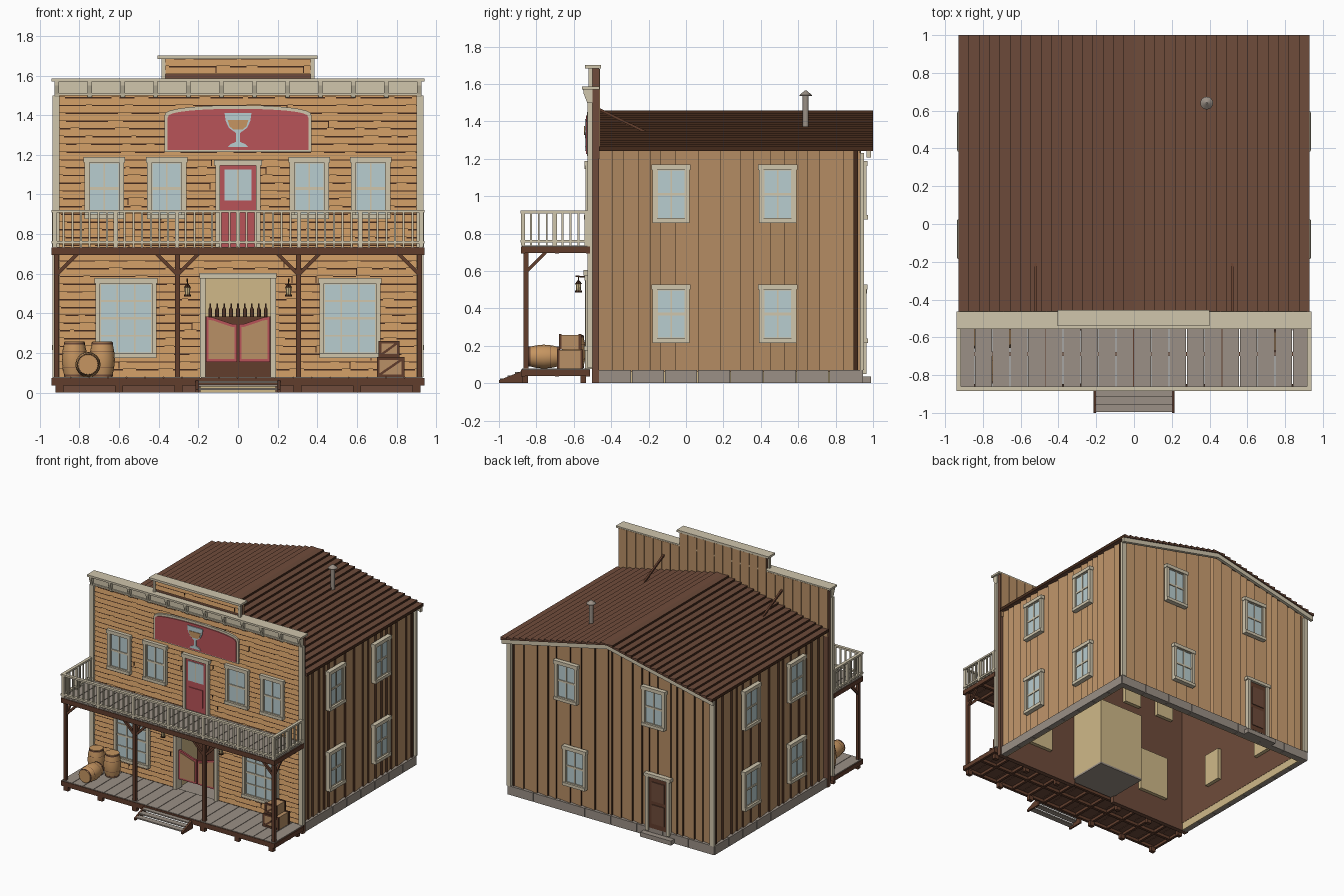
import bpy, bmesh, math, random
from mathutils import Matrix, Vector

random.seed(4)
if "Cube" in bpy.data.objects:
    bpy.data.objects.remove(bpy.data.objects["Cube"])

PALETTE = {"tan siding": (.72, .56, .40), "front plank": (.77, .58, .38), "roof brown": (.43, .30, .24),
           "dark gap": (.27, .18, .13), "cream trim": (.81, .77, .67), "weathered grey": (.60, .56, .52),
           "window glass": (.72, .80, .81), "saloon red": (.72, .33, .35), "parchment": (.81, .72, .53),
           "post brown": (.38, .25, .19)}
MATS = {}
for label, rgb in PALETTE.items():
    m = bpy.data.materials.new(label)
    m.use_nodes = True
    colour = [c ** 2.2 for c in rgb] + [1]
    m.diffuse_color = colour
    m.node_tree.nodes["Principled BSDF"].inputs["Base Color"].default_value = colour
    MATS[label] = m
TAN, PLANK, ROOF, DARK, CREAM, GREY, GLASS, RED, PARCH, POST = PALETTE


class Part:
    """One named object gathered from simple solids."""

    def __init__(self, name, turn=0):
        self.name, self.bm, self.used = name, bmesh.new(), []
        self.turn = Matrix.Rotation(math.radians(turn), 3, "Z")

    def slot(self, mat):
        if mat not in self.used:
            self.used.append(mat)
        return self.used.index(mat)

    def loft(self, rings, mat, sides=None):
        n = len(rings[0])
        rows = [[self.bm.verts.new(self.turn @ Vector(p)) for p in r] for r in rings]
        for end in (rows[0], rows[-1]):
            self.bm.faces.new(end).material_index = self.slot(mat)
        for a, b in zip(rows, rows[1:]):
            for i in range(n):
                j = (i + 1) % n
                f = self.bm.faces.new((a[i], a[j], b[j], b[i]))
                f.material_index = self.slot(sides[i] if sides else mat)

    def box(self, x0, x1, y0, y1, z0, z1, mat):
        self.loft([[(x0, y0, z), (x1, y0, z), (x1, y1, z), (x0, y1, z)] for z in (z0, z1)], mat)

    def prism(self, axis, pts, lo, hi, mat, sides=None):
        put = {"x": lambda a, b, t: (t, a, b), "y": lambda a, b, t: (a, t, b)}[axis]
        self.loft([[put(a, b, t) for a, b in pts] for t in (lo, hi)], mat, sides)

    def beam(self, p, q, w, mat):
        p, q = Vector(p), Vector(q)
        rot = (q - p).to_track_quat("Z", "Y")
        h = w / 2
        off = [rot @ Vector(c) for c in ((-h, -h, 0), (h, -h, 0), (h, h, 0), (-h, h, 0))]
        self.loft([[e + o for o in off] for e in (p, q)], mat)

    def lathe(self, profile, at, mat, lying=False, n=16):
        rings = []
        for r, t in profile:
            ring = [(r * math.cos(k * math.tau / n), r * math.sin(k * math.tau / n), t) for k in range(n)]
            rings.append([Vector((a, c, b) if lying else (a, b, c)) + Vector(at) for a, b, c in ring])
        self.loft(rings, mat)

    def done(self, smooth=False):
        bmesh.ops.recalc_face_normals(self.bm, faces=self.bm.faces)
        mesh = bpy.data.meshes.new(self.name)
        self.bm.to_mesh(mesh)
        self.bm.free()
        for label in self.used:
            mesh.materials.append(MATS[label])
        ob = bpy.data.objects.new(self.name, mesh)
        bpy.context.collection.objects.link(ob)
        if smooth:
            bpy.context.view_layer.objects.active = ob
            ob.select_set(True)
            bpy.ops.object.shade_smooth_by_angle(angle=.6)
            ob.select_set(False)


def under(x):
    return 1.445 - .22 * abs(x)


# Lapped vertical boards on the sides and back
for name, turn, lo, hi, d in (("right_wall", 90, -.465, .93, .9), ("left_wall", -90, -.93, .465, .9),
                              ("back_wall", 180, -.9, .9, .935)):
    wall, u, back = Part(name, turn), lo, name == "back_wall"
    while u < hi - .001:
        v = min(u + random.uniform(.05, .13), hi)
        if hi - v < .04:
            v = hi
        if back and u < 0 < v:
            v = 0
        a, b = (0, .016) if back else (.016, 0)
        plan = [(u, -d + .016 - a), (v, -d + .016 - b), (v, -d + .04), (u, -d + .04)]
        top = [under(p[0]) if back else 1.245 for p in plan]
        wall.loft([[(x, y, .06) for x, y in plan], [(x, y, t) for (x, y), t in zip(plan, top)]],
                  TAN, [TAN, DARK, ROOF, DARK])
        u = v
    wall.done()

# Stone footing with block joints
foot = Part("foundation")
for s in (-1, 1):
    for k in range(8):
        y = -.465 + k * .176
        foot.box(s * .87, s * .912, y, y + .172, 0, .07, GREY)
        x = -.91 + k * .2275
        if s > 0:
            foot.box(x, x + .2235, .9, .947, 0, .07, GREY)
    foot.box(s * .862, s * .87, -.46, .9, 0, .07, PARCH)
foot.box(-.86, .86, .892, .9, 0, .07, PARCH)
foot.box(-.56, -.29, .94, .99, 0, .035, GREY)
foot.done()

# Lapped roof boards, gable fascia and corner boards
roof = Part("roof")
fascia = Part("gable_trim")
for s in (-1, 1):
    step = .93 / 17
    for k in range(17):
        a, b = k * step, (k + 1) * step
        roof.prism("y", [(s * a, under(a)), (s * b, under(b)), (s * b, under(b) + .024), (s * a, under(a) + .008)],
                   -.465, 1, ROOF, [ROOF, DARK, ROOF, ROOF])
    fascia.prism("y", [(0, under(0)), (s * .93, under(.93)), (s * .93, under(.93) - .035), (0, under(0) - .035)],
                 .965, .99, CREAM)
    fascia.box(s * .875, s * .912, .93, .952, .07, 1.23, CREAM)
roof.done()
fascia.done()

# Stove pipe and parapet braces
pipe = Part("stove_pipe")
pipe.lathe([(.016, 1.34), (.016, 1.535)], (.385, .64, 0), GREY)
pipe.lathe([(.034, 1.535), (.034, 1.54), (.004, 1.565)], (.385, .64, 0), GREY)
pipe.done(True)
brace = Part("parapet_braces")
for s in (-1, 1):
    brace.beam((s * .52, -.465, 1.465), (s * .52, -.21, 1.34), .014, POST)
brace.done()

# False front: core, horizontal lapped planks, dark gaps
core = Part("facade_core")
for s in (-1, 1):
    core.box(s * .19, s * .92, -.502, -.466, 0, 1.575, ROOF)
core.box(-.19, .19, -.502, -.466, .6, 1.575, ROOF)
core.box(-.37, .37, -.502, -.466, 1.575, 1.685, ROOF)
for k in range(24):
    x = -.92 + k * .0767
    core.box(x, x + .072, -.466, -.46, 1.2, 1.68 if abs(x + .038) < .37 else 1.575, TAN)
core.done()
planks = Part("facade_planks")
for k in range(41):
    z, h = .08 + k * .0392, .0392
    if 1.5 < z < 1.575:
        continue
    spans = [(-.91, -.19), (.19, .91)] if z < .58 else [(-.91, .91)] if z < 1.5 else [(-.365, .365)]
    for a, b in spans:
        planks.prism("x", [(-.502, z), (-.517, z), (-.507, z + h), (-.502, z + h)], a, b, PLANK)
        x = a + random.uniform(0, .05)
        while x < b:
            e = min(x + random.uniform(.05, .28), b)
            planks.box(x, e, -.5145, -.504, z + h - .007, z + h, DARK)
            if random.random() < .12 and e < b:
                planks.box(e, e + .005, -.5165, -.504, z + .004, z + h, DARK)
            x = e + random.uniform(.02, .09)
planks.done()

# Cornice, brackets and corner strips
cornice = Part("cornice")
cornice.box(-.94, .94, -.555, -.462, 1.57, 1.585, CREAM)
cornice.box(-.92, .92, -.52, -.5, 1.505, 1.57, CREAM)
cornice.box(-.92, .92, -.53, -.5, 1.5, 1.512, CREAM)
cornice.box(-.405, .4, -.54, -.455, 1.683, 1.7, CREAM)
for k in range(12):
    x = -.915 + k * 1.83 / 11
    cornice.prism("x", [(-.5, 1.57), (-.55, 1.57), (-.548, 1.55), (-.525, 1.49), (-.5, 1.485)],
                  x - .011, x + .011, CREAM)
for s in (-1, 1):
    cornice.box(s * .9, s * .937, -.526, -.5, .08, 1.5, CREAM)
    cornice.box(s * .365, s * .385, -.52, -.5, 1.585, 1.685, CREAM)
cornice.done()


# Windows, placed on any wall by turning about the centre
def window(name, turn, u, d, z0, z1, w, cols, rows):
    p, h = Part(name, turn), w / 2
    p.box(u - h, u + h, -d - .012, -d + .07, z0, z1, PARCH)
    p.box(u - h, u + h, -d - .016, -d - .01, z0, z1, GLASS)
    for s in (-1, 1):
        p.box(u + s * h, u + s * (h + .025), -d - .03, -d, z0, z1, CREAM)
    p.box(u - h - .03, u + h + .03, -d - .035, -d, z1, z1 + .028, CREAM)
    p.box(u - h - .025, u + h + .025, -d - .038, -d, z0 - .024, z0, CREAM)
    for k in range(cols + 1):
        x = u - h + k * w / cols
        p.box(x - .004, x + .004, -d - .022, -d - .01, z0, z1, CREAM)
    for k in range(rows + 1):
        z, t = z0 + k * (z1 - z0) / rows, .007 if 2 * k == rows else .004
        p.box(u - h, u + h, -d - .022, -d - .01, z - t, z + t, CREAM)
    p.done()


for x in (-.675, -.36, .36, .67):
    window("front_upper_window", 0, x, .507, .9, 1.16, .15, 2, 2)
for x in (-.565, .565):
    window("front_lower_window", 0, x, .507, .2, .55, .26, 3, 4)
for z in (.24, .88):
    for y in (-.08, .49):
        window("right_window", 90, y, .9, z, z + .26, .15, 2, 2)
        window("left_window", -90, -y, .9, z, z + .26, .15, 2, 2)
for x, z in ((.385, .9), (-.385, .9), (.31, .24)):
    window("back_window", 180, -x, .935, z, z + .26, .15, 2, 2)

# Back door and balcony door
door = Part("back_door", 180)
door.box(.34, .5, -.948, -.9, .07, .48, POST)
for z in (.11, .29):
    door.box(.365, .475, -.954, -.948, z, z + .15, ROOF)
for x in (.315, .5):
    door.box(x, x + .025, -.965, -.93, .05, .48, CREAM)
door.box(.305, .535, -.968, -.93, .48, .505, CREAM)
door.done()
door = Part("balcony_door")
door.box(-.09, .09, -.527, -.5, .735, 1.145, RED)
door.box(-.068, .068, -.531, -.527, .97, 1.125, GLASS)
door.box(-.004, .004, -.534, -.527, .97, 1.125, CREAM)
door.box(-.06, .06, -.533, -.527, .78, .92, RED)
for s in (-1, 1):
    door.box(s * .09, s * .113, -.538, -.5, .735, 1.15, CREAM)
door.box(-.12, .12, -.542, -.5, 1.145, 1.175, CREAM)
door.done()


# Arched sign with a goblet
def arch(w, z0, z1, rise):
    return [(-w, z0), (w, z0)] + [(w * math.cos(k * math.pi / 16), z1 + rise * math.sin(k * math.pi / 16) ** .7)
                                  for k in range(17)]


sign = Part("arched_sign")
sign.prism("y", arch(.372, 1.215, 1.395, .055), -.528, -.5, CREAM)
sign.prism("y", arch(.356, 1.225, 1.385, .047), -.535, -.528, RED)
goblet = [(.05, 1.24), (.035, 1.255), (.01, 1.265), (.01, 1.31), (.045, 1.335), (.062, 1.37), (.068, 1.412)]
sign.prism("y", goblet + [(-x, z) for x, z in reversed(goblet)], -.541, -.535, GLASS)
drink = [(.025, 1.328), (.043, 1.345), (.052, 1.375)]
sign.prism("y", drink + [(-x, z) for x, z in reversed(drink)], -.545, -.541, PLANK)
sign.done()

# Entry alcove with bar and bottles
entry = Part("entry_alcove")
entry.box(-.2, .2, -.5, -.15, .05, .065, GREY)
entry.box(-.2, .2, -.47, -.15, .6, .61, PARCH)
entry.box(-.2, .2, -.16, -.15, .065, .6, PARCH)
for s in (-1, 1):
    entry.box(s * .19, s * .2, -.47, -.15, .065, .6, PARCH)
    entry.box(s * .165, s * .192, -.54, -.465, .075, .58, CREAM)
entry.box(-.195, .195, -.548, -.465, .575, .605, CREAM)
entry.box(-.165, .165, -.28, -.2, .065, .385, POST)
for k in range(9):
    entry.lathe([(.01, .385), (.01, .42), (.004, .432), (.004, .45)], (-.14 + k * .035, -.24, 0), ROOF, n=8)
entry.done()
leaf = Part("swing_doors")
for s in (-1, 1):
    shape = [(.004, .155), (.162, .155), (.162, .385), (.13, .38), (.07, .36), (.035, .348), (.004, .345)]
    inner = [(.018, .17), (.148, .17), (.148, .368), (.125, .364), (.07, .345), (.035, .333), (.018, .33)]
    leaf.prism("y", [(s * x, z) for x, z in shape], -.515, -.5, RED)
    for y in (-.519, -.5):
        leaf.prism("y", [(s * x, z) for x, z in inner], y, y + .004, TAN)
leaf.done()

# Porch and balcony decks on joists
for name, z in (("porch_deck", .078), ("balcony_deck", .736)):
    deck = Part(name)
    for k in range(20):
        x = -.935 + k * .0935
        deck.box(x, x + .0895, -.878, -.515, z - .008, z, GREY)
        deck.box(x, x + .0895, -.878, -.515, z - .018, z - .008, ROOF)
    for y in (-.882, -.7, -.535):
        deck.box(-.94, .94, y, y + .022, z - .042, z - .004, POST)
    for k in range(13):
        x = -.94 + k * .155
        deck.box(x, x + .02, -.88, -.515, z - .04, z - .006, POST)
    if z < .5:
        for x in (-.9, -.6, -.3, .3, .6, .9):
            for y in (-.86, -.55):
                deck.box(x - .02, x + .02, y - .015, y + .015, 0, z - .04, POST)
    deck.done()
steps = Part("front_steps")
for k in range(3):
    steps.box(-.2, .2, -.995 + k * .04, -.95 + k * .04, .014 + k * .018, .024 + k * .018, GREY)
for s in (-1, 1):
    steps.prism("x", [(-1, 0), (-.87, 0), (-.87, .062), (-.885, .062), (-1, .016)], s * .2, s * .214, POST)
steps.done()

# Porch posts with corner braces
posts = Part("porch_posts")
for x in (-.915, -.305, .305, .915):
    posts.box(x - .0125, x + .0125, -.868, -.843, .075, .7, POST)
    for s in (-1, 1):
        if abs(x + s * .1) < .93:
            posts.beam((x, -.855, .595), (x + s * .105, -.855, .7), .018, POST)
    posts.beam((x, -.855, .595), (x, -.75, .7), .016, POST)
posts.done()

# Balcony railing
rail = Part("balcony_railing")
for z in (.752, .908):
    rail.box(-.94, .94, -.884, -.86, z, z + .014, CREAM)
    for s in (-1, 1):
        rail.box(s * .916, s * .94, -.88, -.515, z, z + .014, CREAM)
for k in range(43):
    x, w = -.924 + k * .044, .011 if k % 7 == 0 else .005
    rail.box(x - w, x + w, -.872 - w, -.872 + w, .736, .915, CREAM)
for s in (-1, 1):
    for k in range(1, 9):
        y, w = -.872 + k * .0425, .011 if k % 4 == 0 else .005
        rail.box(s * .928 - w, s * .928 + w, y - w, y + w, .736, .915, CREAM)
rail.done()

# Hanging lanterns
for s in (-1, 1):
    lamp = Part("lantern")
    lamp.beam((s * .255, -.5, .565), (s * .255, -.59, .572), .008, DARK)
    lamp.beam((s * .255, -.575, .57), (s * .255, -.575, .545), .005, DARK)
    lamp.lathe([(.018, .485), (.018, .495)], (s * .255, -.575, 0), DARK, n=8)
    lamp.lathe([(.012, .495), (.015, .53)], (s * .255, -.575, 0), PARCH, n=8)
    lamp.lathe([(.019, .53), (.005, .55)], (s * .255, -.575, 0), DARK, n=8)
    lamp.done()

# Barrels
for at, lying in (((-.825, -.6, .168), False), ((-.685, -.6, .168), False), ((-.757, -.76, .142), True)):
    barrel = Part("barrel")
    k = .085 if lying else .09
    barrel.lathe([(.05, -k), (.06, -k / 2), (.064, 0), (.06, k / 2), (.05, k)], at, PLANK, lying)
    for t in (-.9, -.4, .4, .9):
        r = .066 - .0135 * abs(t)
        barrel.lathe([(r, t * k - .005), (r, t * k + .005)], at, ROOF, lying)
    barrel.done(True)

# Framed crates
crates = Part("crates")
for x0, x1, y0, y1, z0, z1 in ((.7, .84, -.69, -.55, .078, .18), (.71, .815, -.68, -.56, .18, .262)):
    crates.box(x0 + .006, x1 - .006, y0 + .006, y1 - .006, z0, z1 - .004, TAN)
    for x in (x0, x1 - .014):
        for y in (y0, y1 - .014):
            crates.box(x, x + .014, y, y + .014, z0, z1, POST)
    for z in (z0, z1 - .014):
        for y in (y0, y1 - .014):
            crates.box(x0, x1, y, y + .014, z, z + .014, POST)
    crates.beam((x0 + .01, y0 + .006, z0 + .01), (x1 - .01, y0 + .006, z1 - .01), .012, POST)
crates.done()
